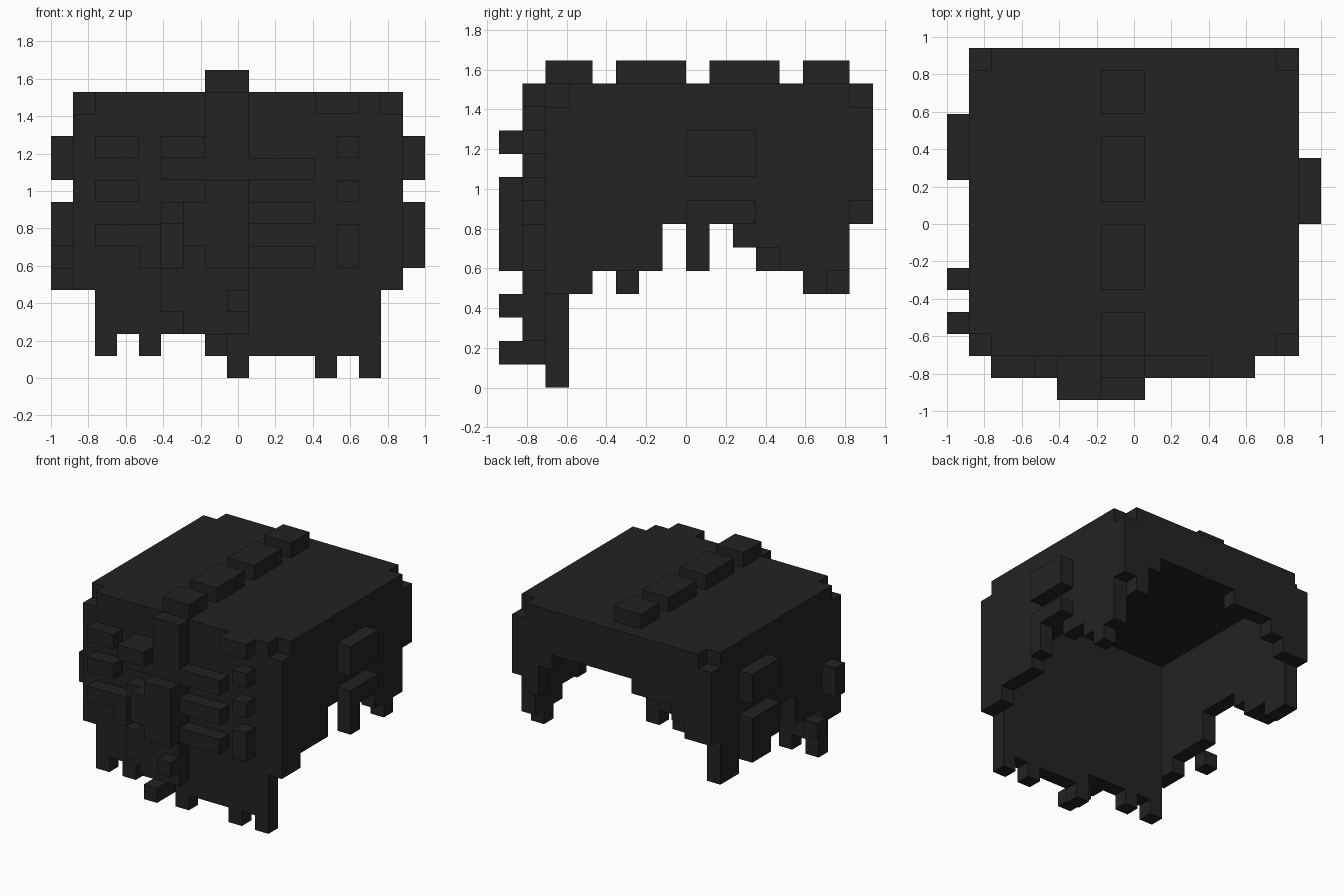
import bpy, bmesh
from mathutils import Vector

if "Cube" in bpy.data.objects:
    bpy.data.objects.remove(bpy.data.objects["Cube"])

U = 2 / 17                                  # edge of one block
ORIGIN = Vector((-8.5, -8, 0))              # grid corner, in blocks

dark = bpy.data.materials.new("charcoal black")
dark.diffuse_color = (0.0165, 0.0165, 0.0165, 1)
dark.use_nodes = True
dark.node_tree.nodes["Principled BSDF"].inputs["Base Color"].default_value = dark.diffuse_color


def finish(name, bm):
    bmesh.ops.recalc_face_normals(bm, faces=bm.faces)
    mesh = bpy.data.meshes.new(name)
    bm.to_mesh(mesh)
    bm.free()
    mesh.materials.append(dark)
    obj = bpy.data.objects.new(name, mesh)
    bpy.context.collection.objects.link(obj)


def prism(name, points, thickness):
    """Extrude a flat outline given in block units."""
    bm = bmesh.new()
    face = bm.faces.new([bm.verts.new((Vector(p) + ORIGIN) * U) for p in points])
    res = bmesh.ops.extrude_face_region(bm, geom=[face])
    verts = [v for v in res["geom"] if isinstance(v, bmesh.types.BMVert)]
    bmesh.ops.translate(bm, verts=verts, vec=Vector(thickness) * U)
    finish(name, bm)


def wall(name, start, hems, place, thickness, top=12):
    """Wall with a straight top and a stepped lower hem, one height per block."""
    line = [(start, top)]
    for n, z in enumerate(hems):
        if n == 0 or z != hems[n - 1]:
            if n:
                line.append((start + n, hems[n - 1]))
            line.append((start + n, z))
    end = start + len(hems)
    line += [(end, hems[-1]), (end, top)]
    prism(name, [place(a, z) for a, z in line], thickness)


def boxes(name, items):
    """Rectangular blocks as (x0, x1, y0, y1, z0, z1) in block units."""
    bm = bmesh.new()
    for x0, x1, y0, y1, z0, z1 in items:
        vs = bmesh.ops.create_cube(bm, size=1)["verts"]
        for v in vs:
            p = Vector((x1 if v.co.x > 0 else x0,
                        y1 if v.co.y > 0 else y0,
                        z1 if v.co.z > 0 else z0))
            v.co = (p + ORIGIN) * U
    finish(name, bm)


# Roof slab with notched corners
prism("roof", [(2, 2, 12), (15, 2, 12), (15, 3, 12), (16, 3, 12), (16, 15, 12),
               (15, 15, 12), (15, 16, 12), (2, 16, 12), (2, 15, 12), (1, 15, 12),
               (1, 3, 12), (2, 3, 12)], (0, 0, 1))

# Thin walls with ragged hems
wall("front_wall", 1, [4, 1, 2, 1, 2, 2, 2, 0, 1, 1, 1, 0, 1, 0, 4],
     lambda a, z: (a, 2, z), (0, 1, 0))
wall("back_wall", 1, [7, 7, 8, 9, 9, 9, 10, 10, 10, 10, 10, 10, 9, 7, 8],
     lambda a, z: (a, 15, z), (0, 1, 0))
wall("right_wall", 3, [4, 5, 5, 5, 7, 7, 7, 6, 6, 5, 4, 5],
     lambda a, z: (15, a, z), (1, 0, 0))
wall("left_wall", 3, [4, 5, 5, 5, 7, 7, 7, 6, 5, 5, 4, 4],
     lambda a, z: (1, a, z), (1, 0, 0))

# Crest along the roof
boxes("crest", [(7, 9, a, b, 13, 14) for a, b in ((2, 4), (5, 8), (9, 12), (13, 15))])

# Raised blocks on the sides
boxes("right_side_blocks", [(16, 17, 8, 11, 9, 11), (16, 17, 8, 11, 7, 8),
                            (16, 17, 8, 9, 5, 7)])
boxes("left_side_blocks", [(0, 1, 10, 13, 9, 11), (0, 1, 11, 13, 5, 8),
                           (0, 1, 10, 11, 6, 8), (0, 1, 3, 4, 6, 8),
                           (0, 1, 5, 6, 4, 5)])

# Central ridge on the front
boxes("front_ridge", [(7, 9, 1, 2, 10, 13), (7, 9, 1, 2, 2, 10), (7, 8, 1, 2, 1, 2)])
boxes("ridge_overlay", [(7, 9, 0, 1, 5, 9), (5, 7, 0, 1, 10, 11),
                        (6, 7, 0, 1, 6, 8), (8, 9, 0, 1, 3, 4), (7, 8, 0, 1, 1, 2)])

# Horizontal bars and small studs right of the ridge
boxes("right_bars", [(9, 12, 1, 2, z, z + 1) for z in (5, 7, 9)])
boxes("right_studs", [(13, 14, 1, 2, 10, 11), (13, 14, 1, 2, 8, 9),
                      (13, 14, 1, 2, 5, 7), (12, 14, 1, 2, 12, 13)])

# Bars and stepped blocks left of the ridge
boxes("left_bars", [(2, 4, 1, 2, 10, 11), (2, 4, 1, 2, 8, 9), (2, 5, 1, 2, 6, 7),
                    (4, 5, 1, 2, 5, 6)])
boxes("left_steps", [(5, 7, 1, 2, 9, 11), (5, 6, 1, 2, 7, 8), (6, 7, 1, 2, 5, 8),
                     (5, 7, 1, 2, 4, 5), (5, 7, 1, 2, 3, 4), (6, 7, 1, 2, 2, 3)])
